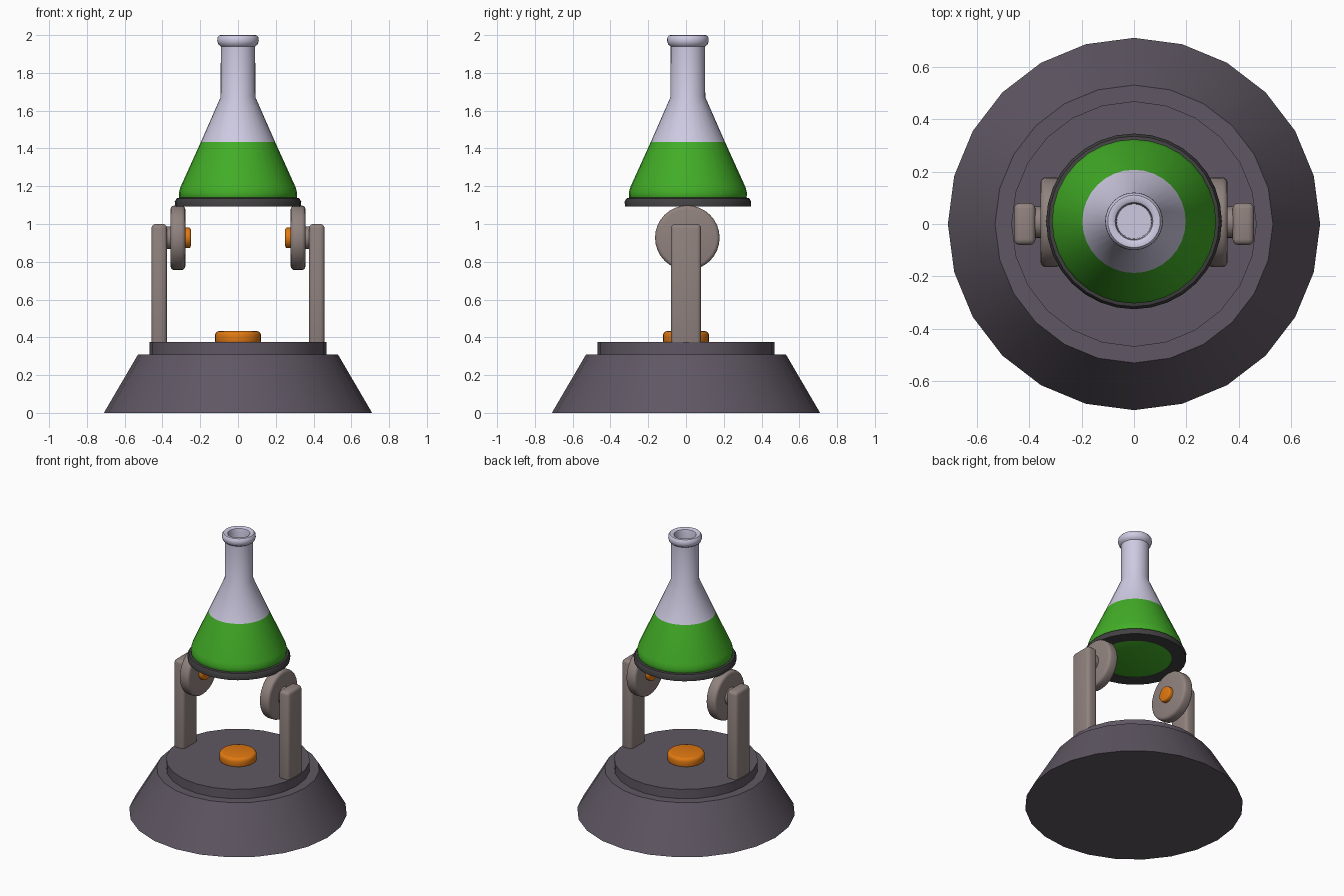
import bpy, bmesh, math
from mathutils import Matrix

if "Cube" in bpy.data.objects:
    bpy.data.objects.remove(bpy.data.objects["Cube"])


def material(name, rgb):
    m = bpy.data.materials.new(name)
    m.diffuse_color = (*rgb, 1)
    m.use_nodes = True
    m.node_tree.nodes["Principled BSDF"].inputs["Base Color"].default_value = m.diffuse_color
    return m


BASE = material("dark plum metal", (0.115, 0.095, 0.125))
ARM = material("warm grey metal", (0.28, 0.225, 0.21))
GLASS = material("pale lavender glass", (0.62, 0.59, 0.76))
GREEN = material("green liquid", (0.055, 0.42, 0.02))
ORANGE = material("orange button", (0.75, 0.19, 0.006))
RING = material("charcoal ring", (0.055, 0.052, 0.055))


def finish(bm, name, mats, angle=35):
    bmesh.ops.recalc_face_normals(bm, faces=bm.faces)
    me = bpy.data.meshes.new(name)
    bm.to_mesh(me)
    bm.free()
    ob = bpy.data.objects.new(name, me)
    bpy.context.collection.objects.link(ob)
    for m in mats:
        me.materials.append(m)
    bpy.ops.object.select_all(action='DESELECT')
    ob.select_set(True)
    bpy.context.view_layer.objects.active = ob
    bpy.ops.object.shade_smooth_by_angle(angle=math.radians(angle))
    return ob


def lathe(name, profile, mats, sides=32, matrix=None, closed=False, angle=35):
    """Spin (radius, height) points around z; open profiles get capped ends."""
    bm = bmesh.new()
    rings = [[bm.verts.new((r * math.cos(2 * math.pi * i / sides),
                            r * math.sin(2 * math.pi * i / sides), z))
              for i in range(sides)] for r, z in profile]
    pairs = list(zip(rings, rings[1:]))
    if closed:
        pairs.append((rings[-1], rings[0]))
    else:
        bm.faces.new(rings[0])
        bm.faces.new(rings[-1])
    for a, b in pairs:
        for i in range(sides):
            j = (i + 1) % sides
            bm.faces.new((a[i], a[j], b[j], b[i]))
    if matrix:
        bm.transform(matrix)
    return finish(bm, name, mats, angle)


def rounded_disc(r, z0, z1, b):
    """Profile of a disc with rounded rims."""
    arc = [math.pi / 2 * k / 3 for k in range(4)]
    low = [(r - b + b * math.sin(a), z0 + b - b * math.cos(a)) for a in arc]
    high = [(r - b + b * math.cos(a), z1 - b + b * math.sin(a)) for a in arc]
    return low + high


# Base: cone foot with a low plate and a button on top
lathe("base_foot", [(0.71, 0), (0.53, 0.308)], [BASE], 24)
lathe("base_plate", [(0.468, 0.30), (0.468, 0.375)], [BASE], 24)
lathe("base_button", rounded_disc(0.122, 0.36, 0.433, 0.022), [ORANGE], 24)

# Two support arms with pivot discs and orange caps
Y = 0.01
for side, label in ((1, "right"), (-1, "left")):
    bm = bmesh.new()
    bmesh.ops.create_cube(bm, size=1, matrix=Matrix.Translation((side * 0.417, 0, 0.665))
                          @ Matrix.Diagonal((0.082, 0.16, 0.67, 1)))
    bmesh.ops.bevel(bm, geom=bm.edges[:], offset=0.022, segments=3,
                    profile=0.5, affect='EDGES')
    finish(bm, label + "_post", [ARM])

    # local z points outward along x
    out = Matrix.Translation((0, Y * 0.7, 0.927)) @ Matrix.Rotation(side * math.pi / 2, 4, 'Y')
    lathe(label + "_pivot_disc", rounded_disc(0.171, 0.279, 0.357, 0.02), [ARM], 32, out)
    lathe(label + "_pivot_axle", [(0.06, 0.34), (0.06, 0.39)], [ARM], 24, out)
    lathe(label + "_pivot_cap", rounded_disc(0.054, 0.25, 0.30, 0.01), [ORANGE], 24, out)

# Holder ring under the flask
shift = Matrix.Translation((0, Y, 0))
lathe("holder_ring", [(0.24, 1.092), (0.333, 1.092), (0.335, 1.118), (0.325, 1.136),
                      (0.30, 1.142), (0.24, 1.142)], [RING], 32, shift, closed=True)

# Flask: green below the liquid line, glass above, with an open mouth
LEVEL = 1.433
flask = lathe("flask", [
    (0.26, 1.096), (0.295, 1.115), (0.311, 1.14), (0.313, 1.165), (0.305, 1.195),
    (0.197, LEVEL), (0.092, 1.672), (0.091, 1.94), (0.104, 1.95), (0.110, 1.968),
    (0.109, 1.987), (0.100, 1.999), (0.084, 2.0), (0.072, 1.993), (0.068, 1.975),
    (0.066, 1.90)], [GLASS, GREEN], 32, shift)
for f in flask.data.polygons:
    f.material_index = 1 if f.center.z < LEVEL else 0
